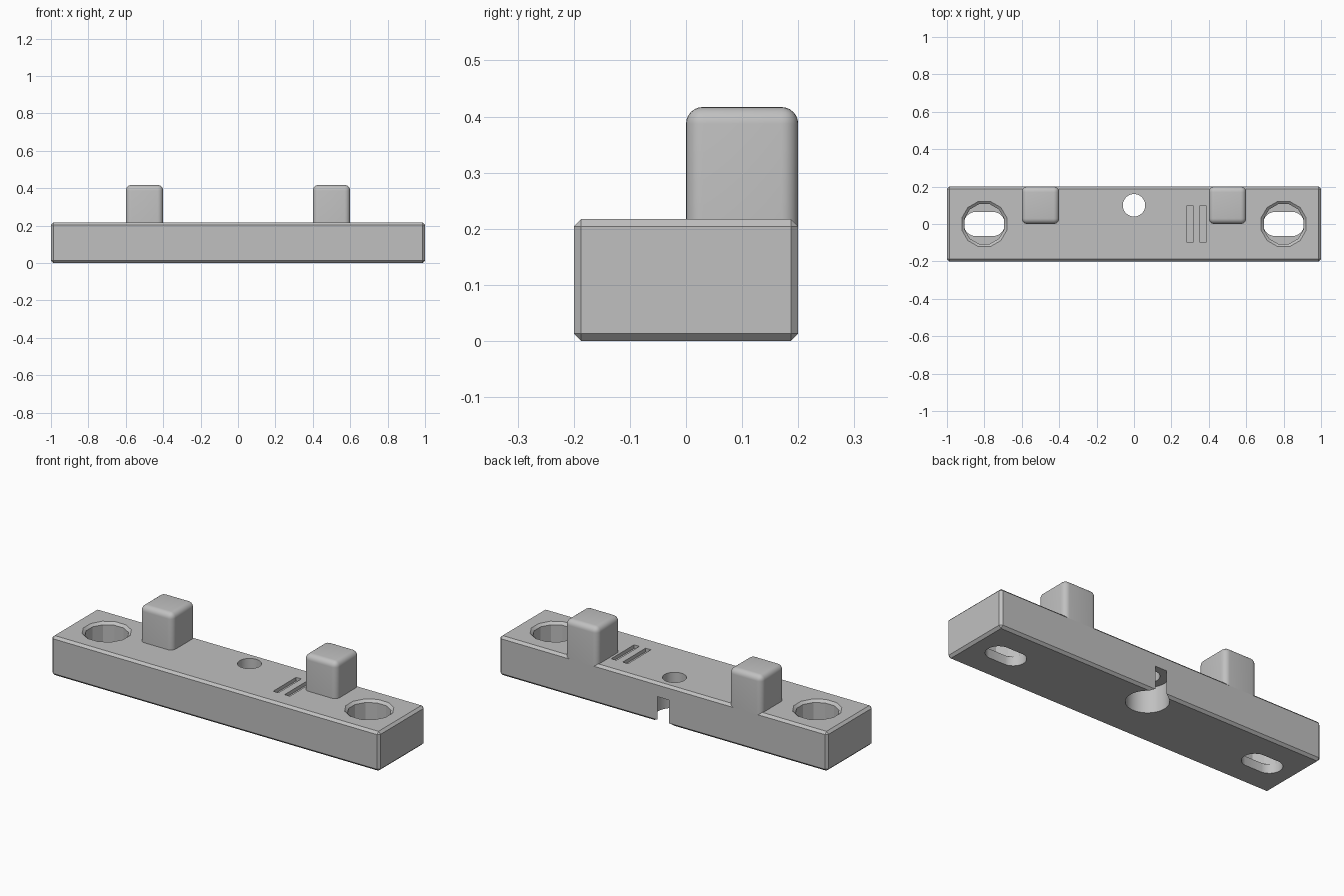
import bpy, bmesh, math

cube = bpy.data.objects.get("Cube")
if cube:
    bpy.data.objects.remove(cube, do_unlink=True)

grey = bpy.data.materials.new("light grey")
grey.use_nodes = True
colour = (0.53, 0.53, 0.53, 1)
grey.diffuse_color = colour
grey.node_tree.nodes["Principled BSDF"].inputs["Base Color"].default_value = colour

TOP = 0.217
CHAMFER = 0.013


def add_object(name, bm):
    bmesh.ops.recalc_face_normals(bm, faces=bm.faces)
    mesh = bpy.data.meshes.new(name)
    bm.to_mesh(mesh)
    bm.free()
    obj = bpy.data.objects.new(name, mesh)
    bpy.context.collection.objects.link(obj)
    mesh.materials.append(grey)
    return obj


def box(name, lo, hi):
    bm = bmesh.new()
    bmesh.ops.create_cube(bm, size=1)
    for v in bm.verts:
        v.co = [a + (b - a) * (c + 0.5) for a, b, c in zip(lo, hi, v.co)]
    return add_object(name, bm)


def stack(name, x, y, rings, sides, stretch=0):
    """Closed solid of (radius, z) rings; stretch turns circles into slots."""
    bm = bmesh.new()
    loops = []
    for r, z in rings:
        loop = []
        for i in range(sides):
            a = 2 * math.pi * (i + 0.5) / sides
            shift = math.copysign(stretch / 2, math.cos(a))
            loop.append(bm.verts.new((x + r * math.cos(a) + shift, y + r * math.sin(a), z)))
        loops.append(loop)
    for low, high in zip(loops, loops[1:]):
        for i in range(sides):
            j = (i + 1) % sides
            bm.faces.new((low[i], low[j], high[j], high[i]))
    bm.faces.new(loops[0][::-1])
    bm.faces.new(loops[-1])
    return add_object(name, bm)


def apply_modifier(obj, modifier):
    bpy.ops.object.select_all(action="DESELECT")
    bpy.context.view_layer.objects.active = obj
    obj.select_set(True)
    bpy.ops.object.modifier_apply(modifier=modifier.name)


def bevel(obj, width, segments):
    mod = obj.modifiers.new("bevel", "BEVEL")
    mod.width, mod.segments, mod.limit_method = width, segments, "NONE"
    apply_modifier(obj, mod)


def cut(obj, cutter):
    cutter.hide_render = True
    mod = obj.modifiers.new("cut", "BOOLEAN")
    mod.operation, mod.solver, mod.object = "DIFFERENCE", "EXACT", cutter
    apply_modifier(obj, mod)
    bpy.data.objects.remove(cutter, do_unlink=True)


def smooth(obj, degrees):
    bpy.ops.object.select_all(action="DESELECT")
    bpy.context.view_layer.objects.active = obj
    obj.select_set(True)
    bpy.ops.object.shade_smooth_by_angle(angle=math.radians(degrees))


# Chamfered bar
bar = box("base_bar", (-1, -0.2, 0), (1, 0.2, TOP))
bevel(bar, CHAMFER, 1)

# Faceted end pockets with flared rims, and slots through their floors
for x in (-0.8, 0.8):
    pocket = [(0.11, 0.05), (0.11, TOP - CHAMFER), (0.14, TOP + CHAMFER)]
    cut(bar, stack("pocket_cutter", x, 0, pocket, 12))
    cut(bar, stack("slot_cutter", x, 0, [(0.065, -0.1), (0.065, 0.1)], 32, stretch=0.09))

# Middle hole, with a wide bore below that breaks through the back
cut(bar, stack("bore_cutter", 0, 0.1, [(0.106, -0.1), (0.106, 0.14)], 64))
cut(bar, stack("hole_cutter", 0, 0.1, [(0.06, 0.1), (0.06, 0.3)], 48))

# Two shallow grooves
for x in (0.3, 0.37):
    cut(bar, box("groove_cutter", (x - 0.016, -0.1, TOP - 0.02), (x + 0.016, 0.1, 0.3)))
smooth(bar, 20)

# Rounded posts, with flat lower ends standing on the bar
for side, x in (("right", -0.5), ("left", 0.5)):
    post = box(side + "_post", (x - 0.1, 0, 0.1), (x + 0.1, 0.2, 0.417))
    bevel(post, 0.03, 6)
    bm = bmesh.new()
    bm.from_mesh(post.data)
    geom = bm.verts[:] + bm.edges[:] + bm.faces[:]
    bmesh.ops.bisect_plane(bm, geom=geom, plane_co=(0, 0, TOP - CHAMFER),
                           plane_no=(0, 0, 1), clear_inner=True)
    bmesh.ops.holes_fill(bm, edges=[e for e in bm.edges if e.is_boundary])
    bm.to_mesh(post.data)
    bm.free()
    smooth(post, 30)
